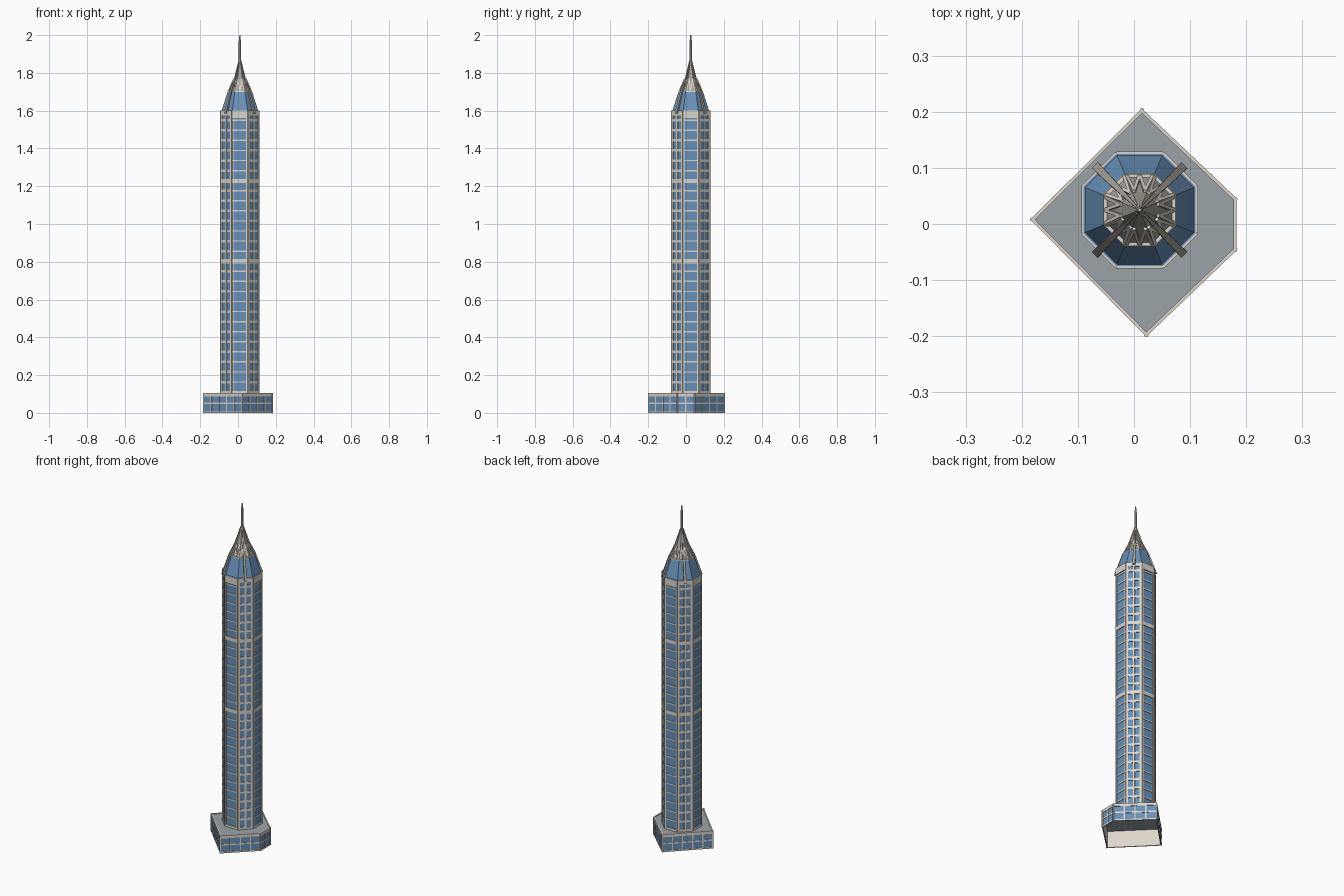
import bpy, bmesh, math
from mathutils import Vector, Matrix

cube = bpy.data.objects.get("Cube")
if cube:
    bpy.data.objects.remove(cube)


def material(name, rgb):
    m = bpy.data.materials.new(name)
    m.use_nodes = True
    m.diffuse_color = (*rgb, 1)
    m.node_tree.nodes["Principled BSDF"].inputs["Base Color"].default_value = (*rgb, 1)
    return m


GLASS = material("blue glass", (0.14, 0.28, 0.48))
CREAM = material("cream stone", (0.72, 0.67, 0.60))
ROOF = material("roof grey", (0.33, 0.37, 0.39))
METAL = material("taupe metal", (0.38, 0.35, 0.31))
PALE = material("pale steel", (0.55, 0.53, 0.50))

CENTRE = Vector((0.01, 0.025, 0))
UP = Vector((0, 0, 1))
APOTHEM = 0.1
SIDE = 2 * APOTHEM * math.tan(math.pi / 8)
BASE_Z, TOP_Z = 0.1, 1.6


def finish(bm, name, *mats):
    bmesh.ops.recalc_face_normals(bm, faces=bm.faces)
    mesh = bpy.data.meshes.new(name)
    bm.to_mesh(mesh)
    bm.free()
    for m in mats:
        mesh.materials.append(m)
    ob = bpy.data.objects.new(name, mesh)
    bpy.context.collection.objects.link(ob)
    return ob


def box(bm, centre, along, out, size):
    """Box with axes (along, out, up) and the given full sizes."""
    up = along.cross(out)
    m = Matrix((along * size[0], out * size[1], up * size[2])).transposed().to_4x4()
    m.translation = centre
    return bmesh.ops.create_cube(bm, size=1, matrix=m)["verts"]


def strut(bm, p, q, out, width, depth):
    d = q - p
    side = d.cross(out).normalized()
    face_out = side.cross(d).normalized()
    box(bm, (p + q) / 2, d.normalized(), face_out, (d.length, depth, width))


def loft(name, levels, mat, sides=8, caps=True):
    """Stack of regular rings given as (height, apothem)."""
    bm = bmesh.new()
    rings = []
    for z, a in levels:
        r = a / math.cos(math.pi / sides)
        rings.append([bm.verts.new(CENTRE + Vector((r * math.cos(t), r * math.sin(t), z)))
                      for t in ((k + 0.5) * math.tau / sides for k in range(sides))])
    for lo, hi in zip(rings, rings[1:]):
        for k in range(sides):
            n = (k + 1) % sides
            bm.faces.new((lo[k], lo[n], hi[n], hi[k]))
    if caps:
        bm.faces.new(rings[0])
        bm.faces.new(rings[-1])
    return finish(bm, name, mat)


def face_axes(k):
    t = k * math.pi / 4
    out = Vector((math.cos(t), math.sin(t), 0))
    return out, UP.cross(out)


# Tower shaft and glazed lower roof
loft("tower_glass", [(BASE_Z, APOTHEM), (TOP_Z, APOTHEM)], GLASS)
loft("glass_roof", [(1.59, APOTHEM), (1.7, 0.065)], GLASS)

# Floor lines, thick bands and vertical piers on the eight sides
FLOOR = 0.0533
bands = (0.803, 1.228)
lines = [bands[0] + FLOOR * i for i in range(-12, 15)]
floors, piers, belts = bmesh.new(), bmesh.new(), bmesh.new()
for k in range(8):
    out, along = face_axes(k)
    wall = CENTRE + out * APOTHEM
    diagonal = k % 2 == 1
    for z in lines:
        box(floors, wall + UP * z, along, out, (SIDE, 0.005, 0.013 if diagonal else 0.007))
    for z in bands:
        box(belts, wall + UP * z, along, out, (SIDE, 0.008, 0.022))
    box(belts, wall + UP * (BASE_Z + 0.008), along, out, (SIDE, 0.008, 0.016))
    top = 0.025 if diagonal else 0.04
    box(belts, wall + UP * (TOP_Z - top / 2), along, out, (SIDE, 0.008, top))
    mid, height = (BASE_Z + TOP_Z) / 2, TOP_Z - BASE_Z
    edge = SIDE / 2 - 0.005
    offsets = ((-edge, 0.012), (0, 0.009), (edge, 0.012)) if diagonal else ((-edge, 0.007), (edge, 0.007))
    for u, w in offsets:
        box(piers, wall + along * u + UP * mid, along, out, (w, 0.008, height))
finish(floors, "floor_lines", CREAM)
finish(piers, "vertical_piers", CREAM)
finish(belts, "stone_bands", CREAM)

# Spire cone with a zigzag lattice and a ring at its foot
cone = [(1.69, 0.064), (1.77, 0.031), (1.86, 0.005)]
loft("spire_cone", cone, METAL)
loft("spire_ring", [(1.69, 0.067), (1.705, 0.064)], CREAM)
lattice, ribs = bmesh.new(), bmesh.new()
for k in range(8):
    out, along = face_axes(k)
    low = CENTRE + out * 0.062 + UP * 1.7
    high = CENTRE + out * 0.033 + UP * 1.77
    for s in (-1, 1):
        strut(lattice, low + along * s * 0.024, high + along * s * 0.010, out, 0.006, 0.005)
        strut(lattice, low, high + along * s * 0.010, out, 0.006, 0.005)
    if k % 2:
        # Curved buttress ribs, narrowing toward the mast
        path = [(1.585, 0.109, 0.015), (1.7, 0.070, 0.012), (1.77, 0.036, 0.008), (1.865, 0.005, 0.004)]
        for a, b in zip(path, path[1:]):
            quads = []
            for z, r, w in (a, b):
                quads.append([ribs.verts.new(CENTRE + out * (r + d) + along * s * w / 2 + UP * z)
                              for d, s in ((-0.008, -1), (-0.008, 1), (0.004, 1), (0.004, -1))])
            lo, hi = quads
            for i in range(4):
                n = (i + 1) % 4
                ribs.faces.new((lo[i], lo[n], hi[n], hi[i]))
            ribs.faces.new(lo)
            ribs.faces.new(hi)
finish(lattice, "spire_lattice", CREAM)
finish(ribs, "spire_ribs", METAL)

# Mast
loft("mast", [(1.84, 0.010), (1.87, 0.007), (1.97, 0.006), (1.98, 0.004), (2.0, 0.003)], PALE, sides=10)

# Podium: open underneath, five walls
corners = [Vector((x, y, 0)) for x, y in
           ((-0.182, 0.008), (0.022, -0.198), (0.181, -0.046), (0.181, 0.045), (0.014, 0.203))]
H = 0.105
walls, grid, rim = bmesh.new(), bmesh.new(), bmesh.new()
for p, q in zip(corners, corners[1:] + corners[:1]):
    along = (q - p).normalized()
    out = along.cross(UP)
    length = (q - p).length
    mid = (p + q) / 2
    verts = box(walls, mid - out * 0.002 + UP * (H / 2), along, -out, (length, 0.004, H))
    # Glass outside, stone inside
    for f in {f for v in verts for f in v.link_faces}:
        if (f.calc_center_median() - mid).dot(out) > -0.001:
            f.material_index = 1
    for z, h in ((0.004, 0.008), (0.05, 0.008), (0.094, 0.012)):
        box(grid, mid + UP * z, along, out, (length, 0.004, h))
    columns = max(2, round(length / 0.056))
    for i in range(columns + 1):
        box(grid, p.lerp(q, i / columns) + UP * (H / 2), along, out, (0.007, 0.004, H))
    box(rim, mid - out * 0.001 + UP * (H - 0.003), along, out, (length + 0.004, 0.006, 0.006))
finish(walls, "podium_walls", CREAM, GLASS).data.update()
finish(grid, "podium_mullions", CREAM)
finish(rim, "podium_rim", CREAM)

# Podium roof slab
bm = bmesh.new()
slab = bm.faces.new([bm.verts.new(c * 0.985 + UP * 0.098) for c in corners])
ext = bmesh.ops.extrude_face_region(bm, geom=[slab])
for v in ext["geom"]:
    if isinstance(v, bmesh.types.BMVert):
        v.co.z += 0.004
finish(bm, "podium_roof", ROOF)
